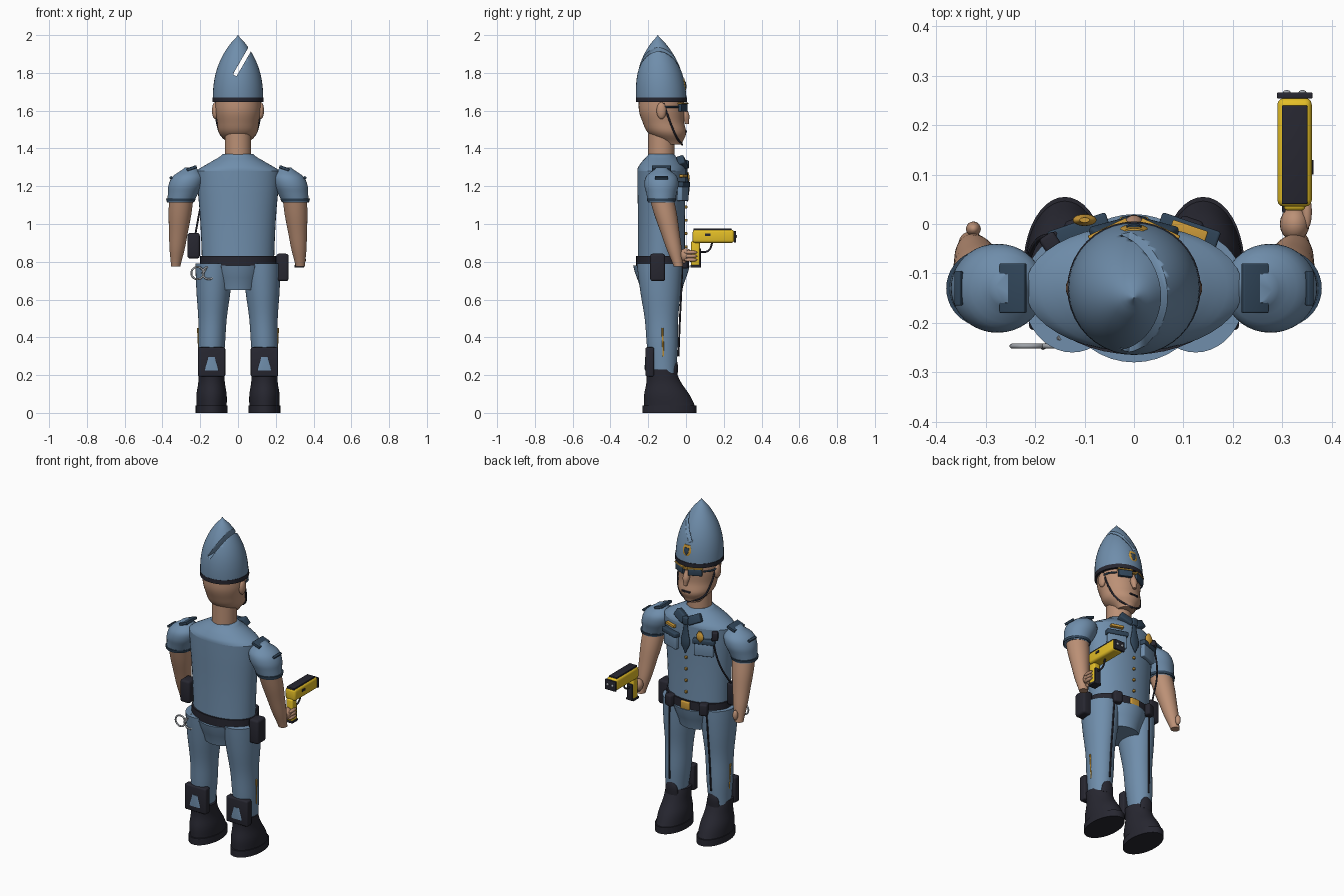
import bpy, bmesh, math
from mathutils import Euler, Vector

cube = bpy.data.objects.get("Cube")
if cube:
    bpy.data.objects.remove(cube)

BODY_Y = -.13


def material(name, red, green, blue):
    made = bpy.data.materials.new(name)
    made.use_nodes = True
    made.diffuse_color = (red, green, blue, 1)
    made.node_tree.nodes["Principled BSDF"].inputs["Base Color"].default_value = made.diffuse_color
    return made


BLUE = material("uniform blue", .16, .27, .41)
NAVY = material("dark navy", .03, .06, .1)
BLACK = material("black leather", .02, .02, .03)
SKIN = material("skin", .5, .28, .18)
GOLD = material("gold", .6, .32, .04)
YELLOW = material("bright yellow", .78, .52, .02)
METAL = material("grey metal", .35, .37, .4)


def place(name, data, mat, pair):
    """Link an object and, for a pair, mirror it across the body."""
    data.materials.append(mat)
    made = bpy.data.objects.new(name, data)
    bpy.context.collection.objects.link(made)
    if pair:
        made.modifiers.new("other side", 'MIRROR')
    return made


def finish(name, shape, mat, pair):
    bmesh.ops.recalc_face_normals(shape, faces=shape.faces)
    mesh = bpy.data.meshes.new(name)
    shape.to_mesh(mesh)
    shape.free()
    made = place(name, mesh, mat, pair)
    bpy.ops.object.select_all(action='DESELECT')
    made.select_set(True)
    bpy.context.view_layer.objects.active = made
    bpy.ops.object.shade_smooth_by_angle(angle=math.radians(45))
    return made


def smooth_value(values, t):
    """Smooth curve through evenly spaced values, for t from start to end."""
    last = len(values) - 1
    i = min(int(t * last), last - 1)
    a, b = values[i], values[i + 1]
    leave = (b - values[max(i - 1, 0)]) / 2
    arrive = (values[min(i + 2, last)] - a) / 2
    f = t * last - i
    g = 1 - f
    return g * g * (1 + 2 * f) * a + f * f * (1 + 2 * g) * b + f * g * (g * leave - f * arrive)


def loft(name, start, end, widths, mat, depth=(1, 1), bend=0, pair=False, sides=40):
    """Round skin between two points; widths are evenly spaced half widths."""
    shape, loops = bmesh.new(), []
    steps = 4 * (len(widths) - 1)
    for step in range(steps + 1):
        t = step / steps
        centre = Vector(start).lerp(Vector(end), t)
        centre.y += bend * math.sin(math.pi * t)
        wide = smooth_value(widths, t)
        deep = wide * (depth[0] + t * (depth[1] - depth[0]))
        angles = [math.tau * i / sides for i in range(sides)]
        loops.append([shape.verts.new(centre + Vector((wide * math.cos(a), deep * math.sin(a), 0)))
                      for a in angles])
    for low, high in zip(loops, loops[1:]):
        for i in range(sides):
            shape.faces.new((low[i - 1], low[i], high[i], high[i - 1]))
    shape.faces.new(loops[0])
    shape.faces.new(loops[-1])
    return finish(name, shape, mat, pair)


def box(name, at, size, mat, turn=(0, 0, 0), pair=False):
    """Box with softened edges, turned by degrees about each axis."""
    shape = bmesh.new()
    bmesh.ops.create_cube(shape, size=1)
    bmesh.ops.scale(shape, vec=size, verts=shape.verts)
    bmesh.ops.bevel(shape, geom=shape.edges[:], offset=min(size) / 5, segments=3,
                    profile=.5, affect='EDGES')
    shape.transform(Euler([math.radians(a) for a in turn]).to_matrix().to_4x4())
    bmesh.ops.translate(shape, vec=at, verts=shape.verts)
    return finish(name, shape, mat, pair)


def on_front(name, x, z, size, mat, width=.22, depth=.13, pair=False):
    """Box lying against the curved front of the body."""
    run = x / width
    rise = math.sqrt(1 - run * run)
    turn = -math.degrees(math.atan2(depth * run, width * rise))
    box(name, (x, BODY_Y + depth * rise, z), size, mat, turn=(0, 0, turn), pair=pair)


def on_face(name, x, z, size, mat, pair=False):
    on_front(name, x, z, size, mat, width=.12, depth=.125, pair=pair)


def ball(name, at, size, mat, pair=False):
    shape = bmesh.new()
    bmesh.ops.create_uvsphere(shape, u_segments=20, v_segments=12, radius=1)
    bmesh.ops.scale(shape, vec=size, verts=shape.verts)
    bmesh.ops.translate(shape, vec=at, verts=shape.verts)
    finish(name, shape, mat, pair)


def tube(name, points, mat, radius=.005, closed=False, pair=False):
    curve = bpy.data.curves.new(name, 'CURVE')
    curve.dimensions = '3D'
    curve.bevel_depth = radius
    curve.use_fill_caps = True
    spline = curve.splines.new('BEZIER')
    spline.bezier_points.add(len(points) - 1)
    spline.use_cyclic_u = closed
    for knot, point in zip(spline.bezier_points, points):
        knot.co = point
        knot.handle_left_type = knot.handle_right_type = 'AUTO'
    place(name, curve, mat, pair)


def middle(z):
    return (0, BODY_Y, z)


# Tall pointed hat with a slanted notch
dome = [.132 * (1.01 - (i / 8) ** 2.5) for i in range(9)]
hat = loft("hat", middle(1.65), (0, -.15, 2), dome, BLUE)
cutter = box("notch_cutter", (.065, BODY_Y, 1.93), (.022, .6, .33), BLUE, turn=(0, 30, 0))
cutter.hide_render = True
notch = hat.modifiers.new("notch", 'BOOLEAN')
notch.operation, notch.object, notch.solver = 'DIFFERENCE', cutter, 'EXACT'
bpy.context.view_layer.objects.active = hat
bpy.ops.object.modifier_apply(modifier=notch.name)
bpy.data.objects.remove(cutter)
loft("hat_band", middle(1.645), middle(1.67), [.135, .135], BLACK)
loft("hat_badge", (0, -.005, 1.69), (0, -.015, 1.77), [.004, .025, .028, .02], GOLD, depth=(.3, .3))
loft("hat_badge_centre", (0, 0, 1.71), (0, -.008, 1.755), [.003, .015, .015], NAVY, depth=(.4, .4))

# Head and face
loft("head", (0, -.07, 1.42), middle(1.66), [.05, .1, .11, .12, .12], SKIN, bend=-.02)
loft("neck", middle(1.34), middle(1.48), [.07, .07], SKIN)
loft("nose", (0, .005, 1.53), (0, -.01, 1.62), [.01, .02, .01], SKIN)
ball("ear", (.12, BODY_Y, 1.6), (.018, .026, .045), SKIN, pair=True)
box("mouth", (0, -.005, 1.49), (.055, .02, .01), BLACK)
on_face("lens", .05, 1.615, (.08, .02, .04), NAVY, pair=True)
on_face("lens_frame", .05, 1.638, (.085, .024, .008), GOLD, pair=True)
on_face("glasses_bridge", 0, 1.63, (.05, .02, .01), GOLD)
tube("glasses_arm", [(.09, -.04, 1.62), (.12, -.08, 1.62), (.122, BODY_Y, 1.62)], NAVY, pair=True)
tube("chin_strap", [(.121, -.12, 1.64), (.11, -.08, 1.53), (.08, -.05, 1.46), (0, -.02, 1.42)],
     BLACK, pair=True)

# Torso, hips and belt
loft("torso", middle(.76), middle(1.28), [.19, .2, .22], BLUE, depth=(.66, .58))
loft("shoulders", middle(1.28), middle(1.37), [.22, .15, .08], BLUE, depth=(.58, .85))
loft("hips", middle(.65), middle(.78), [.11, .15], BLUE)
loft("belt", middle(.77), middle(.83), [.2, .2], BLACK, depth=(.67, .67))
on_front("belt_buckle", 0, .8, (.06, .03, .05), GOLD)
on_front("belt_pouch", .11, .8, (.05, .06, .07), BLACK, pair=True)
box("holster", (.235, -.15, .77), (.065, .08, .145), BLACK)
box("radio", (-.235, -.14, .885), (.065, .08, .135), BLACK)
tube("radio_cord", [(-.225, -.11, .95), (-.2, -.04, 1.08), (-.16, -.02, 1.24)], BLACK)
on_front("radio_microphone", -.165, 1.25, (.035, .05, .05), BLACK)

# Shirt front
box("collar_wing", (.045, -.02, 1.325), (.08, .04, .05), NAVY, turn=(20, -25, -15), pair=True)
box("tie_knot", (0, 0, 1.315), (.035, .03, .045), NAVY)
loft("tie", (0, .002, 1.3), (0, .008, 1.12), [.012, .02, .03, .004], NAVY, depth=(.4, .4))
on_front("chest_pocket", .11, 1.165, (.11, .03, .085), BLUE, pair=True)
on_front("pocket_flap", .11, 1.21, (.125, .045, .028), NAVY, pair=True)
on_front("name_bar", .11, 1.255, (.075, .03, .016), GOLD)
loft("chest_badge", (-.1, .008, 1.21), (-.1, .008, 1.275), [.004, .022, .022, .01], GOLD, depth=(.5, .5))
for i in range(4):
    on_front("shirt_button", 0, .88 + i * .07, (.014, .015, .014), GOLD)

# Sleeves and arms
loft("sleeve", (.305, BODY_Y, 1.115), (.25, BODY_Y, 1.3), [.07, .08, .09, .08, .03], BLUE, pair=True)
loft("cuff_trim", (.304, BODY_Y, 1.12), (.302, BODY_Y, 1.135), [.075, .078], NAVY, pair=True)
loft("arm", (.3, BODY_Y, 1.14), (.33, -.04, .775), [.064, .06, .05, .04, .025], SKIN, pair=True)
ball("thumb", (.325, -.01, .82), (.015, .015, .03), SKIN, pair=True)
box("shoulder_tab", (.245, BODY_Y, 1.295), (.055, .1, .016), NAVY, turn=(0, 20, 0), pair=True)
box("sleeve_bar", (.355, BODY_Y, 1.245), (.014, .07, .014), NAVY, turn=(0, 30, 0), pair=True)

# Trousers
loft("trouser_leg", (.145, -.12, .2), (.125, -.14, .79), [.06, .07, .075, .09, .1], BLUE,
     depth=(1.15, 1.2), pair=True)
tube("trouser_crease", [(.14, -.04, .3), (.135, -.032, .5), (.13, -.025, .64), (.125, -.02, .77)],
     BLACK, pair=True)
tube("side_stripe", [(.205, -.12, .3), (.212, -.125, .45)], GOLD, pair=True)

# Boots
loft("boot", (.14, -.085, .03), (.14, -.135, .23), [.08, .08, .07, .07], BLACK, depth=(1.7, 1.1), pair=True)
loft("boot_sole", (.14, -.088, 0), (.14, -.088, .04), [.084, .084], BLACK, depth=(1.7, 1.7), pair=True)
box("boot_back", (.14, -.192, .27), (.145, .045, .155), BLACK, pair=True)
loft("boot_back_gusset", (.14, -.214, .225), (.14, -.214, .295), [.036, .018], BLUE,
     depth=(.12, .2), pair=True)
loft("boot_tongue", (.14, -.065, .2), (.14, -.055, .3), [.04, .035, .005], BLACK, depth=(.5, .5), pair=True)

# Stun pistol and the hand that grips it
GUN_X = .325
box("pistol_body", (GUN_X, .145, .935), (.07, .22, .07), YELLOW)
box("pistol_top", (GUN_X, .14, .97), (.052, .2, .014), BLACK)
box("pistol_muzzle", (GUN_X, .26, .932), (.072, .012, .06), BLACK)
box("pistol_side_panel", (.36, .115, .943), (.006, .03, .014), BLACK)
box("pistol_grip", (GUN_X, .05, .84), (.044, .046, .14), YELLOW)
box("grip_front", (GUN_X, .072, .82), (.036, .014, .1), BLACK)
box("grip_base", (GUN_X, .05, .776), (.05, .054, .014), BLACK)
tube("trigger_guard", [(GUN_X, .07, .85), (GUN_X, .12, .86), (GUN_X, .14, .905)], BLACK)
for side in (-1, 1):
    ball("muzzle_contact", (GUN_X + side * .016, .266, .935), (.008, .005, .008), METAL)
ball("grip_palm", (GUN_X, 0, .835), (.03, .035, .036), SKIN)
for i in range(3):
    ball("grip_finger", (.35, .025, .81 + i * .02), (.01, .035, .01), SKIN)

# Handcuffs hanging at the back
for x in (-.215, -.155):
    ring = [math.tau * i / 8 for i in range(8)]
    tube("handcuff", [(x + .032 * math.cos(a), -.247, .74 + .032 * math.sin(a)) for a in ring],
         METAL, closed=True)
tube("handcuff_link", [(-.185, -.25, .74), (-.15, -.23, .79)], METAL)
